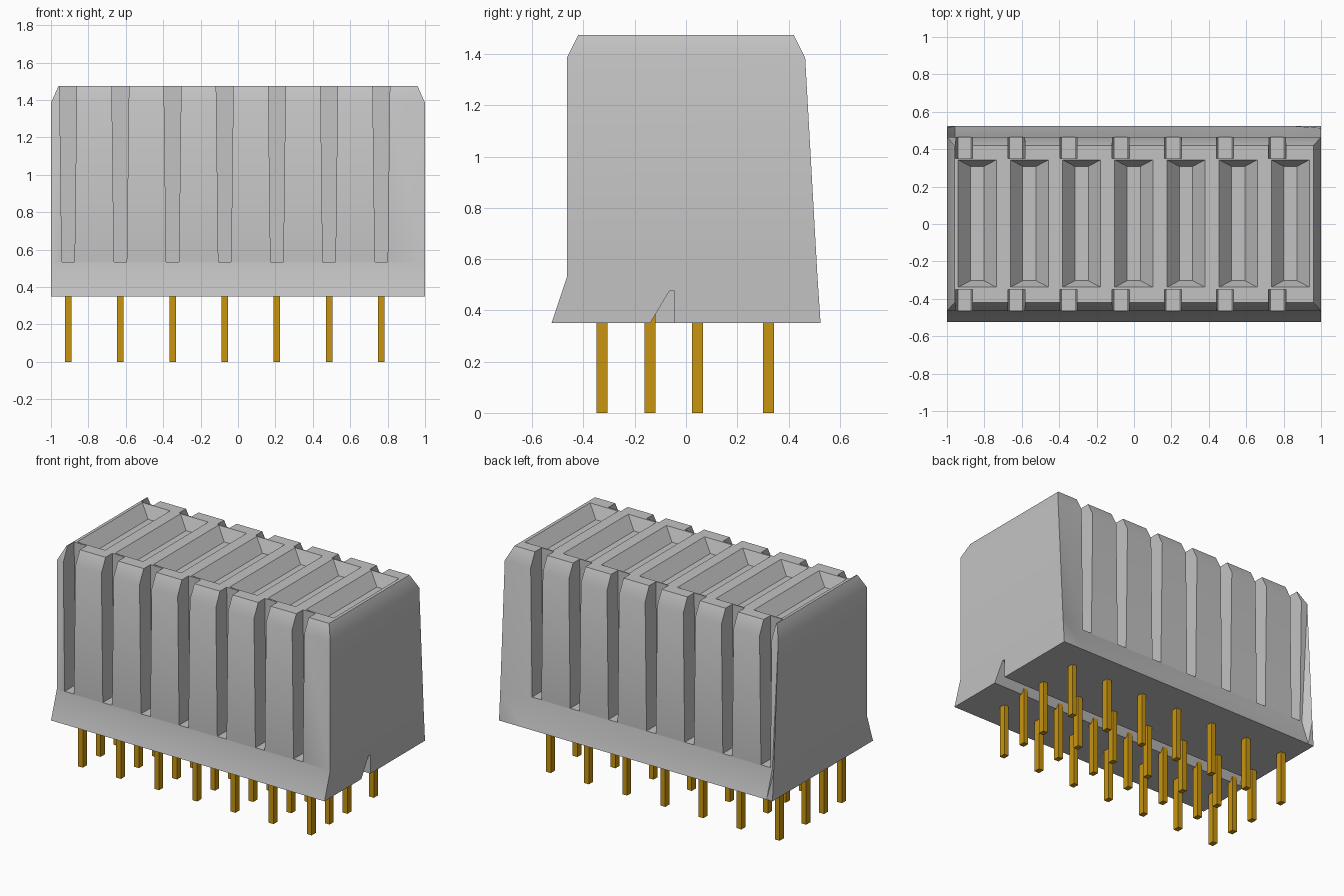
import bpy, bmesh, math

cube = bpy.data.objects.get("Cube")
if cube:
    bpy.data.objects.remove(cube, do_unlink=True)


def material(name, rgb, metallic=0.0):
    m = bpy.data.materials.new(name)
    m.use_nodes = True
    m.diffuse_color = (*rgb, 1)
    m.node_tree.nodes["Principled BSDF"].inputs["Base Color"].default_value = (*rgb, 1)
    return m


GREY = material("light grey plastic", (0.54, 0.54, 0.54))
GOLD = material("gold contact", (0.58, 0.30, 0.005))


def loft(bm, rings):
    """Closed solid through a stack of equal-length point rings."""
    vs = [[bm.verts.new(p) for p in ring] for ring in rings]
    n = len(rings[0])
    for a, b in zip(vs, vs[1:]):
        for i in range(n):
            j = (i + 1) % n
            bm.faces.new((a[i], a[j], b[j], b[i]))
    bm.faces.new(vs[0][::-1])
    bm.faces.new(vs[-1])


def rect(x0, x1, y0, y1, z):
    return [(x0, y0, z), (x1, y0, z), (x1, y1, z), (x0, y1, z)]


def finish(bm, name, mat):
    bmesh.ops.recalc_face_normals(bm, faces=bm.faces)
    me = bpy.data.meshes.new(name)
    bm.to_mesh(me)
    bm.free()
    me.materials.append(mat)
    ob = bpy.data.objects.new(name, me)
    bpy.context.collection.objects.link(ob)
    return ob


COLUMNS = [-0.908 + 0.279 * i for i in range(7)]

# Housing: flared foot, upright walls, chamfered rim; the back corners lean straight down
bm = bmesh.new()
rings = []
for z, x, y, corner in ((0.35, 1, 0.525, 0.525), (0.53, 1, 0.465, 0.513),
                        (1.385, 1, 0.465, 0.465), (1.475, 0.96, 0.42, 0.42)):
    rings.append([(-x, -y, z), (x, -y, z), (x, corner, z),
                  (0.82, y, z), (-0.957, y, z), (-x, corner, z)])
loft(bm, rings)
bmesh.ops.triangulate(bm, faces=[f for f in bm.faces if abs(f.normal.z) < 0.9 and len(f.verts) == 4
                                 and any(abs(v.co.y - 0.513) < 1e-4 for v in f.verts)])
housing = finish(bm, "housing", GREY)

# Cutters: wall slots, tapered top pockets and the underside groove
bm = bmesh.new()
for x in COLUMNS:
    for y0, y1 in ((-0.6, -0.35), (0.35, 0.6)):
        loft(bm, [rect(x - 0.034, x + 0.034, y0, y1, 0.535),
                  rect(x - 0.046, x + 0.046, y0, y1, 1.5)])
    c = x + 0.07
    loft(bm, [rect(c - 0.036, c + 0.036, -0.303, 0.308, 1.395),
              rect(c - 0.102, c + 0.102, -0.338, 0.343, 1.475),
              rect(c - 0.102, c + 0.102, -0.338, 0.343, 1.55)])
groove = ((-0.17, 0.30), (-0.045, 0.30), (-0.045, 0.475), (-0.065, 0.475))
loft(bm, [[(x, y, z) for y, z in groove] for x in (-0.965, 1.1)])
cutter = finish(bm, "housing_cutter", GREY)
cutter.hide_render = True

mod = housing.modifiers.new("cuts", "BOOLEAN")
mod.operation = "DIFFERENCE"
mod.solver = "EXACT"
mod.object = cutter
bpy.ops.object.select_all(action="DESELECT")
bpy.context.view_layer.objects.active = housing
housing.select_set(True)
bpy.ops.object.modifier_apply(modifier=mod.name)
bpy.data.objects.remove(cutter, do_unlink=True)
bpy.ops.object.shade_smooth_by_angle(angle=math.radians(30))

# Contact pins: four rows of seven
for r, y in enumerate((-0.328, -0.141, 0.045, 0.322)):
    bm = bmesh.new()
    for x in COLUMNS:
        loft(bm, [rect(x - 0.0175, x + 0.0175, y - 0.0215, y + 0.0215, z) for z in (0, 0.40)])
    finish(bm, f"pin_row_{r + 1}", GOLD)
